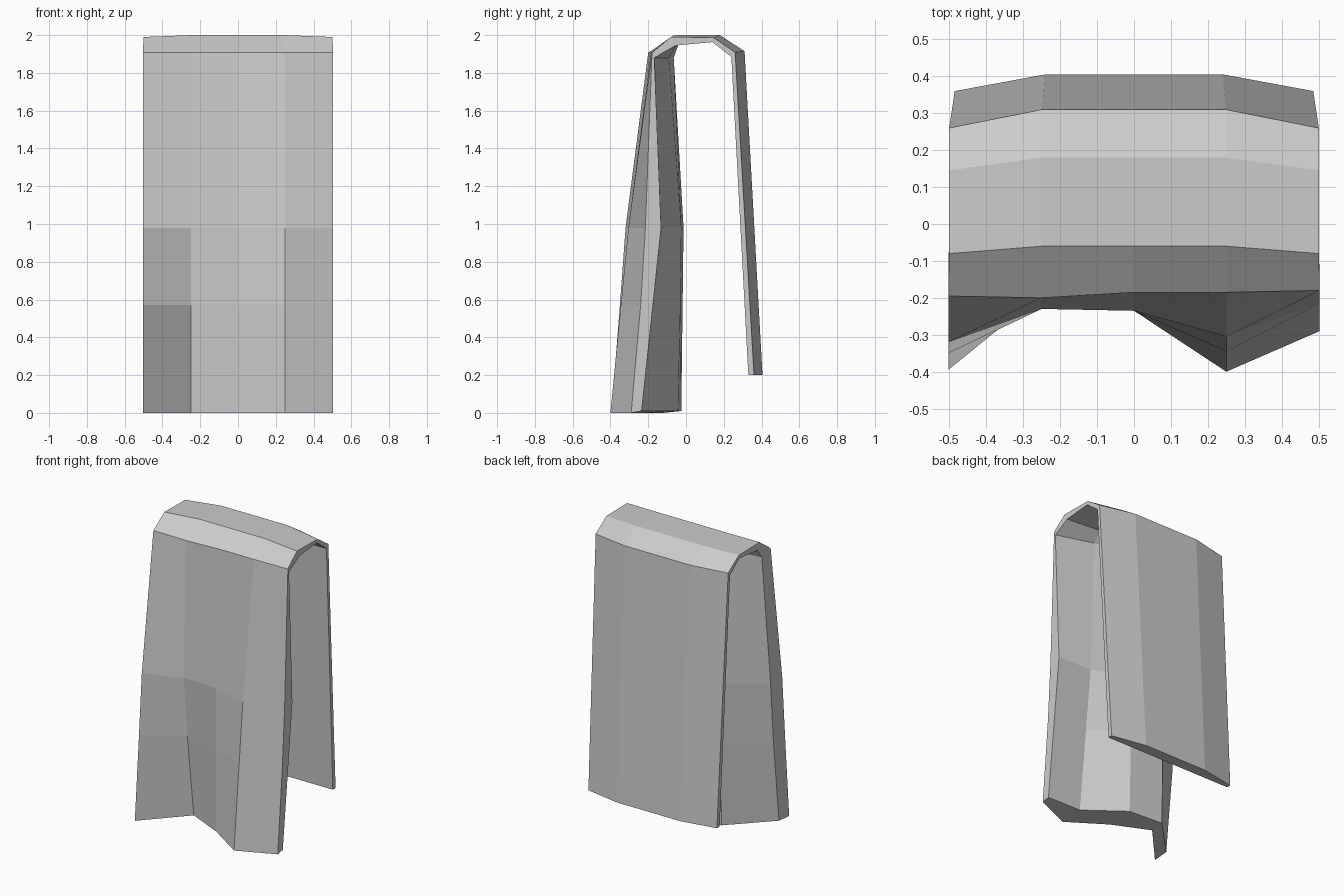
import bpy
import bmesh

cube = bpy.data.objects.get("Cube")
if cube:
    bpy.data.objects.remove(cube, do_unlink=True)

SIDE = 0.503
COLUMNS = (-SIDE, -0.25, 0.0, 0.25, SIDE)


def folded(height, *depths):
    """Row across the front drape: one depth per column."""
    return [(x, y, height) for x, y in zip(COLUMNS, depths)]


def bowed(height, middle, edge, drop=0.0, width=0.995):
    """Symmetric row whose two ends curve away from the middle."""
    row = []
    for x in COLUMNS:
        end = abs(x) == SIDE
        row.append((x * width, edge if end else middle, height - (drop if end else 0)))
    return row


def straight(height, depth, width=0.995):
    """Row with no bend across the cloth."""
    return bowed(height, depth, depth, width=width)


# Outer side of the cloth, from the front hem over the top to the back hem
outer = [
    folded(0, -.395, -.12, -.235, -.40, -.29),
    folded(.57, -.35, -.19, -.235, -.345, -.24),
    folded(.98, -.32, -.23, -.235, -.305, -.215),
    folded(1.907, -.195, -.20, -.185, -.185, -.18),
    bowed(2, -.06, -.08, .01),
    bowed(2, .18, .145, .013),
    bowed(1.915, .31, .26, .006),
    bowed(.2, .405, .36, width=.965),
]

# Inner side, thicker behind the front folds and flat at the back
inner = [
    folded(.01, -.285, -.025, -.042, -.23, -.235),
    folded(.57, -.225, -.018, -.03, -.17, -.175),
    folded(.98, -.195, -.013, -.025, -.125, -.132),
    folded(1.88, -.1, -.065, -.065, -.09, -.168),
    bowed(1.95, -.04, -.055, .005),
    straight(1.963, .14),
    straight(1.885, .24),
    straight(.2, .33, width=.965),
]


def build_cloth(name, outside, inside, material):
    """Join two matching grids of rows into one closed sheet."""
    bm = bmesh.new()
    front = [[bm.verts.new(p) for p in row] for row in outside]
    back = [[bm.verts.new(p) for p in row] for row in inside]
    last_row, last_col = len(front) - 1, len(COLUMNS) - 1

    # Both broad surfaces
    for grid in (front, back):
        for r in range(last_row):
            for c in range(last_col):
                bm.faces.new((grid[r][c], grid[r][c + 1],
                              grid[r + 1][c + 1], grid[r + 1][c]))
    # Side edges
    for c in (0, last_col):
        for r in range(last_row):
            bm.faces.new((front[r][c], front[r + 1][c],
                          back[r + 1][c], back[r][c]))
    # Hems
    for r in (0, last_row):
        for c in range(last_col):
            bm.faces.new((front[r][c], front[r][c + 1],
                          back[r][c + 1], back[r][c]))

    bmesh.ops.recalc_face_normals(bm, faces=bm.faces)
    mesh = bpy.data.meshes.new(name)
    bm.to_mesh(mesh)
    bm.free()
    mesh.materials.append(material)
    obj = bpy.data.objects.new(name, mesh)
    bpy.context.collection.objects.link(obj)
    return obj


# Plain cloth colour
grey = bpy.data.materials.new("light_grey_cloth")
grey.use_nodes = True
grey.diffuse_color = (.6, .6, .6, 1)
grey.node_tree.nodes["Principled BSDF"].inputs["Base Color"].default_value = grey.diffuse_color

build_cloth("draped_towel", outer, inner, grey)
